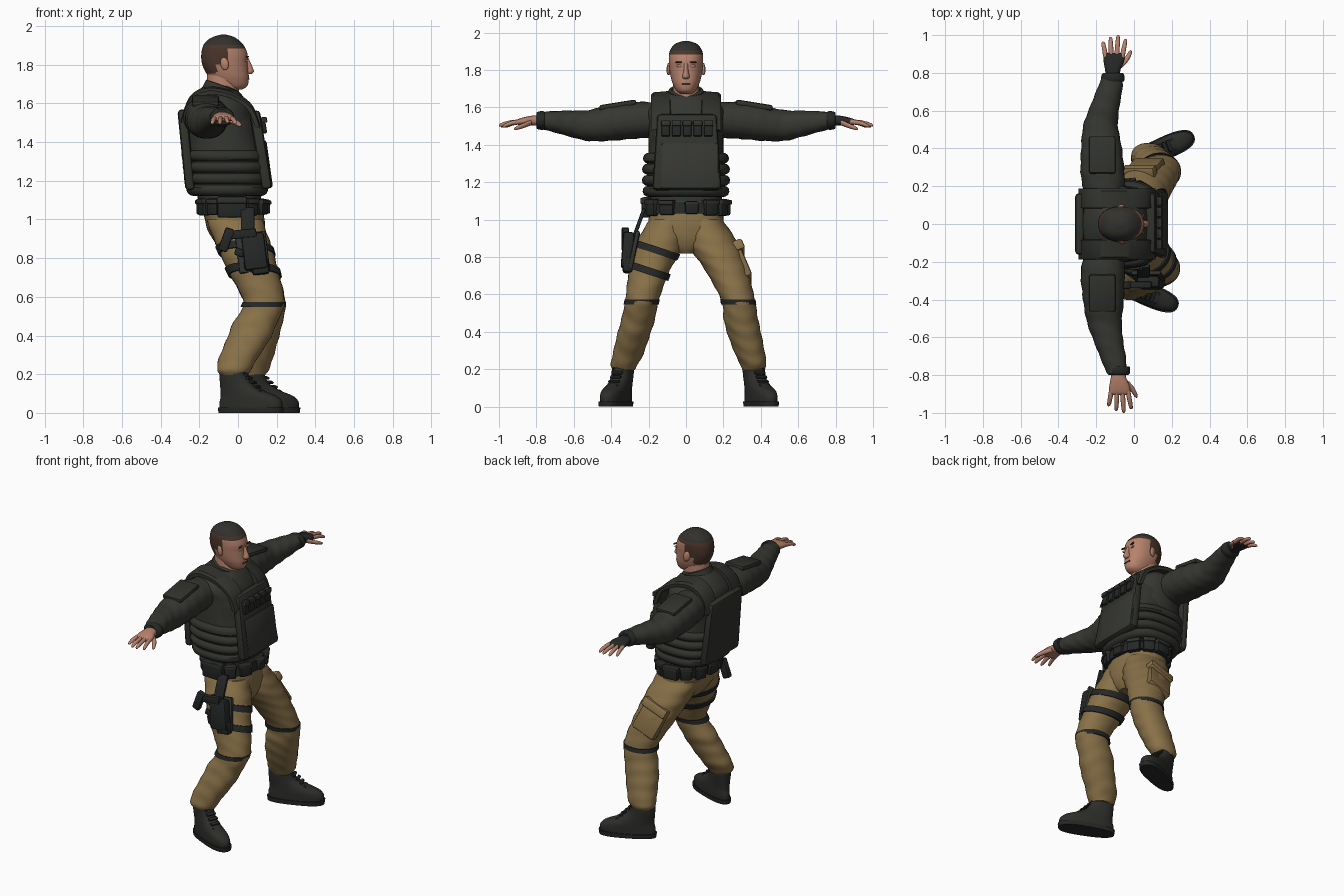
import bpy, bmesh, math
from mathutils import Matrix, Vector, Euler

if "Cube" in bpy.data.objects:
    bpy.data.objects.remove(bpy.data.objects["Cube"])

COL = {"dark cloth": (.036, .038, .031), "vest fabric": (.030, .032, .026), "gear black": (.018, .021, .019),
       "boot leather": (.026, .027, .023), "trouser tan": (.25, .165, .065), "pocket tan": (.22, .143, .056),
       "skin": (.47, .225, .15), "hair brown": (.07, .036, .024), "hair dark": (.032, .031, .026),
       "eye pale": (.58, .36, .28)}
MATS = {}
for n, c in COL.items():
    MATS[n] = bpy.data.materials.new(n)
    MATS[n].diffuse_color = (*c, 1)


def finish(bm, name, mats, rule=None, angle=40):
    bmesh.ops.recalc_face_normals(bm, faces=bm.faces)
    for f in bm.faces:
        f.smooth = True
        if rule:
            f.material_index = rule(f.calc_center_median())
    for e in bm.edges:
        e.smooth = len(e.link_faces) == 2 and e.calc_face_angle(0) < math.radians(angle)
    me = bpy.data.meshes.new(name)
    bm.to_mesh(me)
    bm.free()
    for m in mats.split(","):
        me.materials.append(MATS[m])
    ob = bpy.data.objects.new(name, me)
    bpy.context.collection.objects.link(ob)
    return ob


def skin(name, rings, mats, cap=True, closed=False, rule=None, angle=40):
    bm = bmesh.new()
    vs = [[bm.verts.new(p) for p in r] for r in rings]
    n = len(vs[0])
    for k in range(len(vs) - (0 if closed else 1)):
        a, b = vs[k], vs[(k + 1) % len(vs)]
        for i in range(n):
            bm.faces.new((a[i], a[(i + 1) % n], b[(i + 1) % n], b[i]))
    if cap and not closed:
        bm.faces.new(vs[0])
        bm.faces.new(vs[-1])
    return finish(bm, name, mats, rule, angle)


def smooth_path(secs, steps):
    out, n = [], len(secs)
    for i in range(n - 1):
        p = [secs[max(0, min(n - 1, i + d))] for d in (-1, 0, 1, 2)]
        for s in range(steps):
            t = s / steps
            out.append([.5 * (2 * b + (c - a) * t + (2 * a - 5 * b + 4 * c - d) * t * t
                              + (3 * b - a - 3 * c + d) * t ** 3) for a, b, c, d in zip(*p)])
    return out + [list(secs[-1])]


def ring(s, axis="z", e=2.0, n=32, wr=0.0, off=0.0):
    x, y, z, a, b = s
    pts = []
    for i in range(n):
        t = 2 * math.pi * i / n
        c, d = math.cos(t), math.sin(t)
        w = 1 + wr * math.sin(75 * (z if axis == "z" else y) + 2.5 * math.sin(t + 1) + 1.5 * math.cos(2 * t))
        u = (a * w + off) * math.copysign(abs(c) ** (2 / e), c)
        v = (b * w + off) * math.copysign(abs(d) ** (2 / e), d)
        pts.append((x + u, y + v, z) if axis == "z" else (x + u, y, z + v))
    return pts


def loft(name, secs, mats, axis="z", e=2.0, steps=5, n=32, wr=0.0, rule=None):
    return skin(name, [ring(s, axis, e, n, wr) for s in smooth_path(secs, steps)], mats, rule=rule)


def at_z(secs, z):
    ss = sorted(secs, key=lambda s: s[2])
    for a, b in zip(ss, ss[1:]):
        if z <= b[2]:
            t = max(0, (z - a[2]) / (b[2] - a[2]))
            return [p + (q - p) * t for p, q in zip(a, b)]
    return ss[-1]


def strap(name, secs, z0, h, t, mat, slope=0.0, e=2.0, bulge=False, n=40):
    """Band that follows a lofted body, optionally slanted across y."""
    prof = [(-h, -.02), (-h, t), (h, t), (h, -.02)]
    if bulge:
        prof = [(-h, -.02), (-h, t * .3), (-h * .6, t * .9), (0, t * 1.1), (h * .6, t * .9), (h, t * .3), (h, -.02)]
    rings, yc = [], at_z(secs, z0)[1]
    for dz, off in prof:
        r = []
        for i in range(n):
            z = z0 + dz
            for _ in range(4):
                p = ring(at_z(secs, z), "z", e, n, 0, off)[i]
                z = z0 + dz + slope * (p[1] - yc)
            r.append((p[0], p[1], z))
        rings.append(r)
    return skin(name, rings, mat, closed=True)


def box(name, loc, size, mat, rot=(0, 0, 0), bev=.01, taper=1.0):
    bm = bmesh.new()
    bmesh.ops.create_cube(bm, size=1)
    for v in bm.verts:
        if v.co.z > 0:
            v.co.y *= taper
        v.co = Vector([a * b for a, b in zip(v.co, size)])
    bmesh.ops.bevel(bm, geom=bm.edges[:], offset=min(bev, min(size) * .4), segments=2, profile=.5, affect="EDGES")
    bm.transform(Matrix.Translation(loc) @ Euler(rot).to_matrix().to_4x4())
    return finish(bm, name, mat)


def ball(name, loc, size, mat, rot=(0, 0, 0)):
    bm = bmesh.new()
    bmesh.ops.create_uvsphere(bm, u_segments=16, v_segments=10, radius=1)
    bm.transform(Matrix.LocRotScale(Vector(loc), Euler(rot), Vector(size)))
    return finish(bm, name, mat)


def span(z, xb, xf, ry, y=0.0):
    return ((xb + xf) / 2, y, z, (xf - xb) / 2, ry)


# Head, hair coloured by height and direction
def hair(c):
    if c.z > 1.905 and c.x < .035:
        return 2
    if c.z > 1.885 or (c.x < -.055 and c.z > 1.80) or (c.x < -.11 and c.z > 1.755):
        return 1
    return 0


hd = [span(1.672, -.06, .02, .03), span(1.69, -.11, .048, .052), span(1.73, -.145, .056, .072),
      span(1.77, -.172, .053, .083), span(1.81, -.187, .05, .089), span(1.85, -.19, .05, .092),
      span(1.89, -.183, .036, .09), span(1.92, -.165, .012, .077), span(1.943, -.13, -.02, .052),
      span(1.955, -.09, -.06, .012)]
loft("head", hd, "skin,hair brown,hair dark", e=2.2, n=48, rule=hair)
loft("neck", [span(1.56, -.17, .03, .09), span(1.64, -.165, .01, .075), span(1.76, -.16, -.01, .068)], "skin")
loft("nose", [(.05, 0, 1.752, .02, .014), (.052, 0, 1.765, .03, .02), (.05, 0, 1.795, .022, .013),
              (.042, 0, 1.835, .012, .011)], "skin", n=14)
box("mouth", (.05, 0, 1.727), (.018, .05, .007), "hair brown", bev=.003)
for s in (-1, 1):
    ball("ear", (-.07, s * .092, 1.805), (.022, .011, .034), "skin", (0, -.2, s * .3))
    box("eye", (.043, s * .034, 1.822), (.012, .032, .012), "eye pale", (0, 0, s * -.2), .004)
    box("eyebrow", (.046, s * .036, 1.842), (.012, .042, .008), "hair brown", (0, 0, s * -.25), .003)

# Shirt body and collar
loft("shirt_body", [span(1.08, -.20, .12, .19), span(1.3, -.25, .12, .2), span(1.5, -.27, .085, .2),
                    span(1.58, -.27, .06, .205), span(1.63, -.24, .03, .165), span(1.665, -.21, 0, .11),
                    span(1.69, -.175, -.03, .08)], "dark cloth", e=2.3, wr=.006)
bm = bmesh.new()
rot = Matrix.Translation((-.085, 0, 1.672)) @ Matrix.Rotation(.35, 4, "Y")
g = [[rot @ Vector(((.085 + q * .013) * math.cos(t), (.085 + q * .013) * math.sin(t), w)) for q, w in
      ((-1, -.03), (1, -.04), (.6, .02), (-.6, .022))] for t in [math.pi * (.1 + 1.8 * i / 30) for i in range(31)]]
bm.free()
skin("shirt_collar", g, "dark cloth")

# Armoured vest with side bands, plates and shoulder straps
vest = [span(1.12, -.235, .125, .205), span(1.2, -.255, .14, .212), span(1.3, -.265, .135, .21),
        span(1.4, -.275, .115, .195), span(1.5, -.28, .09, .19), span(1.57, -.265, .06, .17)]
loft("vest_body", vest, "vest fabric", e=2.6, n=40)
for i in range(4):
    strap("vest_side_band", vest, 1.15 + i * .06, .027, .022, "vest fabric", e=2.6, bulge=True)
box("front_plate", (.118, .005, 1.36), (.055, .37, .41), "vest fabric", (0, -.16, 0), .02, .86)
box("front_pocket", (.144, .02, 1.285), (.04, .31, .25), "dark cloth", (0, -.14, 0), .015)
box("back_plate", (-.268, 0, 1.36), (.05, .36, .42), "vest fabric", (0, -.1, 0), .02, .9)
box("drag_handle_panel", (-.292, 0, 1.46), (.02, .2, .14), "dark cloth", (0, -.08, 0), .008)
for i in range(5):
    box("chest_pouch", (.122, -.108 + i * .057, 1.485), (.045, .046, .085), "gear black", (0, -.16, 0), .008)
    box("pouch_flap", (.128, -.108 + i * .057, 1.513), (.045, .05, .03), "vest fabric", (0, -.16, 0), .006)
path = smooth_path([(.115, 1.49), (.075, 1.59), (0, 1.65), (-.08, 1.68), (-.17, 1.685), (-.25, 1.635), (-.295, 1.52)], 4)
for s in (-1, 1):
    rings = []
    for x, z in path:
        dx, dz = (x + .09) * .86 - .09, (z - 1.45) * .82 + 1.45
        rings.append([(x, s * .085, z), (x, s * .175, z - .008), (x, s * .188, z - .022), (dx, s * .188, dz), (dx, s * .08, dz)])
    skin("vest_shoulder_strap", rings, "vest fabric")

# Hips and belt with pouches
hips = [span(.82, -.04, .10, .05), span(.86, -.10, .125, .12), span(.93, -.15, .14, .19), span(1.0, -.172, .137, .2),
        span(1.1, -.19, .125, .19)]
loft("trouser_seat", hips, "trouser tan", e=2.2, wr=.006)
strap("belt", hips, 1.065, .032, .016, "gear black", e=2.2)
for deg, w, h in ((8, .07, .07), (38, .08, .085), (65, .07, .09), (95, .10, .085), (125, .07, .08), (152, .07, .09),
                  (180, .09, .08), (207, .07, .09), (235, .07, .085), (268, .15, .11), (303, .07, .09), (332, .08, .08)):
    t = math.radians(deg)
    loc = (-.025 + .168 * math.cos(t), .212 * math.sin(t), 1.065)
    box("belt_pouch", loc, (.045, w, h), "gear black", (0, 0, math.atan2(math.sin(t) * .8, math.cos(t))), .01)
    box("belt_pouch_flap", (loc[0] * 1.02, loc[1] * 1.02, 1.065 + h * .32), (.05, w + .006, h * .3), "vest fabric",
        (0, 0, math.atan2(math.sin(t) * .8, math.cos(t))), .006)

# Legs
left = [(-.02, .095, 1.0, .145, .10), (.028, .145, .87, .142, .135), (.08, .217, .73, .13, .115),
        (.138, .278, .57, .108, .09), (.125, .293, .47, .106, .092), (.105, .313, .385, .105, .09),
        (.085, .343, .28, .095, .08), (.072, .36, .225, .088, .07), (.07, .36, .195, .07, .058)]
right = [(-.02, -.095, 1.0, .145, .10), (.028, -.14, .87, .142, .13), (.08, -.195, .73, .13, .11),
         (.135, -.235, .57, .106, .09), (.09, -.255, .47, .114, .09), (.055, -.28, .385, .112, .088),
         (.0, -.31, .28, .1, .082), (-.02, -.33, .225, .088, .072), (-.02, -.333, .195, .07, .058)]
loft("left_trouser_leg", left, "trouser tan", e=2.1, steps=7, wr=.018)
loft("right_trouser_leg", right, "trouser tan", e=2.1, steps=7, wr=.018)
for leg, k in ((left, -.3), (right, .3)):
    strap("knee_strap", leg, .56, .013, .004, "gear black", 0, 2.1)
strap("upper_thigh_strap", right, .835, .02, .010, "gear black", -.33)
strap("lower_thigh_strap", right, .725, .02, .012, "gear black", -.33)
box("cargo_pocket", (.055, .292, .755), (.17, .06, .20), "pocket tan", (.38, -.36, 0), .018)
box("cargo_pocket_flap", (.03, .275, .835), (.18, .068, .06), "trouser tan", (.38, -.36, 0), .012)

# Thigh holster and pistol on the right leg
box("holster_body", (.085, -.312, .835), (.12, .06, .19), "gear black", (-.08, -.12, 0), .015)
box("holster_tip", (.115, -.31, .755), (.09, .055, .08), "gear black", (-.08, -.12, 0), .015)
box("holster_backing", (.075, -.278, .83), (.16, .025, .21), "vest fabric", (-.2, -.12, 0), .01)
box("pistol_slide", (.02, -.322, .925), (.15, .036, .045), "gear black", (0, -.1, 0), .008)
box("pistol_grip", (-.06, -.325, .895), (.05, .04, .125), "gear black", (0, .35, 0), .01)
box("trigger_guard", (.008, -.318, .83), (.05, .02, .04), "gear black", (0, .3, 0), .008)
box("holster_hanger", (.05, -.25, .985), (.07, .02, .16), "gear black", (-.35, 0, 0), .006)

# Boots
for side, ax, ay, ang in (("left", .062, .36, .40), ("right", -.025, -.335, -.38)):
    T = Matrix.Translation((ax, ay, 0)) @ Matrix.Rotation(ang, 4, "Z")

    def local(secs, e, steps=4):
        return [[T @ Vector((p[0], p[1] * (.86 + .55 * max(0, min(.3, p[0] + .05))), p[2])) for p in ring(s, "z", e, 32)]
                for s in smooth_path(secs, steps)]
    skin(side + "_boot_sole", local([(.098, 0, 0, .176, .062), (.098, 0, .028, .18, .064)], 2.6, 1), "gear black")
    skin(side + "_boot", local([(.098, 0, .025, .172, .059), (.098, 0, .055, .172, .06), (.088, 0, .085, .155, .06),
                                (.05, 0, .115, .118, .058), (.018, 0, .15, .088, .058), (.004, 0, .19, .077, .06),
                                (0, 0, .24, .074, .06)], 2.3), "boot leather")
    for i in range(5):
        p = T @ Vector((.158 - .023 * i, 0, .112 + .023 * i))
        box("boot_lace", p, (.02, .062, .012), "gear black", (0, .5, ang), .004)

# Arms and hands
for s, side, d in ((1, "left", 0.0), (-1, "right", .02)):
    arm = [(-.15, .12, 1.53, .10, .09), (-.165, .25, 1.532, .116, .098), (-.172 + d * .5, .4, 1.518, .108, .096),
           (-.177 + d, .52, 1.503, .092, .083), (-.155 + d, .62, 1.513, .078, .07), (-.127 + d, .72, 1.525, .066, .054),
           (-.113 + d, .79, 1.53, .052, .043)]
    arm = [(x, s * y, z, a, b) for x, y, z, a, b in arm]
    loft(side + "_sleeve", arm, "dark cloth", "y", 2.2, 6, wr=.02)
    hx = -.112 + d * 1.5
    box(side + "_shoulder_pad", (-.168, s * .365, 1.612), (.14, .2, .03), "vest fabric", (s * -.16, 0, 0), .012)
    loft(side + "_cuff", [(hx, s * .755, 1.53, .058, .046), (hx, s * .765, 1.53, .062, .05), (hx, s * .79, 1.53, .06, .048),
                          (hx, s * .80, 1.53, .05, .04)], "gear black", "y", steps=2)
    glove = "gear black" if s > 0 else "skin"
    loft(side + "_palm", [(hx, s * .78, 1.53, .036, .027), (hx, s * .82, 1.53, .042, .026), (hx + .005, s * .86, 1.527, .054, .022),
                          (hx + .006, s * .895, 1.522, .055, .016), (hx + .006, s * .905, 1.52, .046, .008)],
         glove, "y", 2.4, 3, 24)
    for i, tip in enumerate((.965, .99, 1.0, .98)):
        x0, x1 = hx - .036 + .028 * i, hx - .052 + .04 * i
        z1 = 1.497 + .006 * (i == 2)
        f = [(x0 + (x1 - x0) * t, s * (.875 + (tip - .875) * t), 1.524 + (z1 - 1.524) * t * t, r, r)
             for t, r in ((0, .013), (.5, .0125), (.85, .0105), (.97, .007), (1, .002))]
        loft(side + "_finger", f, "skin", "y", steps=2, n=12)
    th = [(hx + .03, s * .825, 1.522, .016, .016), (hx + .058, s * .855, 1.508, .018, .014),
          (hx + .082, s * .89, 1.495, .014, .012), (hx + .092, s * .912, 1.487, .009, .008), (hx + .095, s * .92, 1.485, .002, .002)]
    loft(side + "_thumb", th, "skin", "y", steps=2, n=12)

for m in bpy.data.materials:
    if m.users and not m.is_grease_pencil:
        m.use_nodes = True
        m.node_tree.nodes["Principled BSDF"].inputs["Base Color"].default_value = m.diffuse_color
